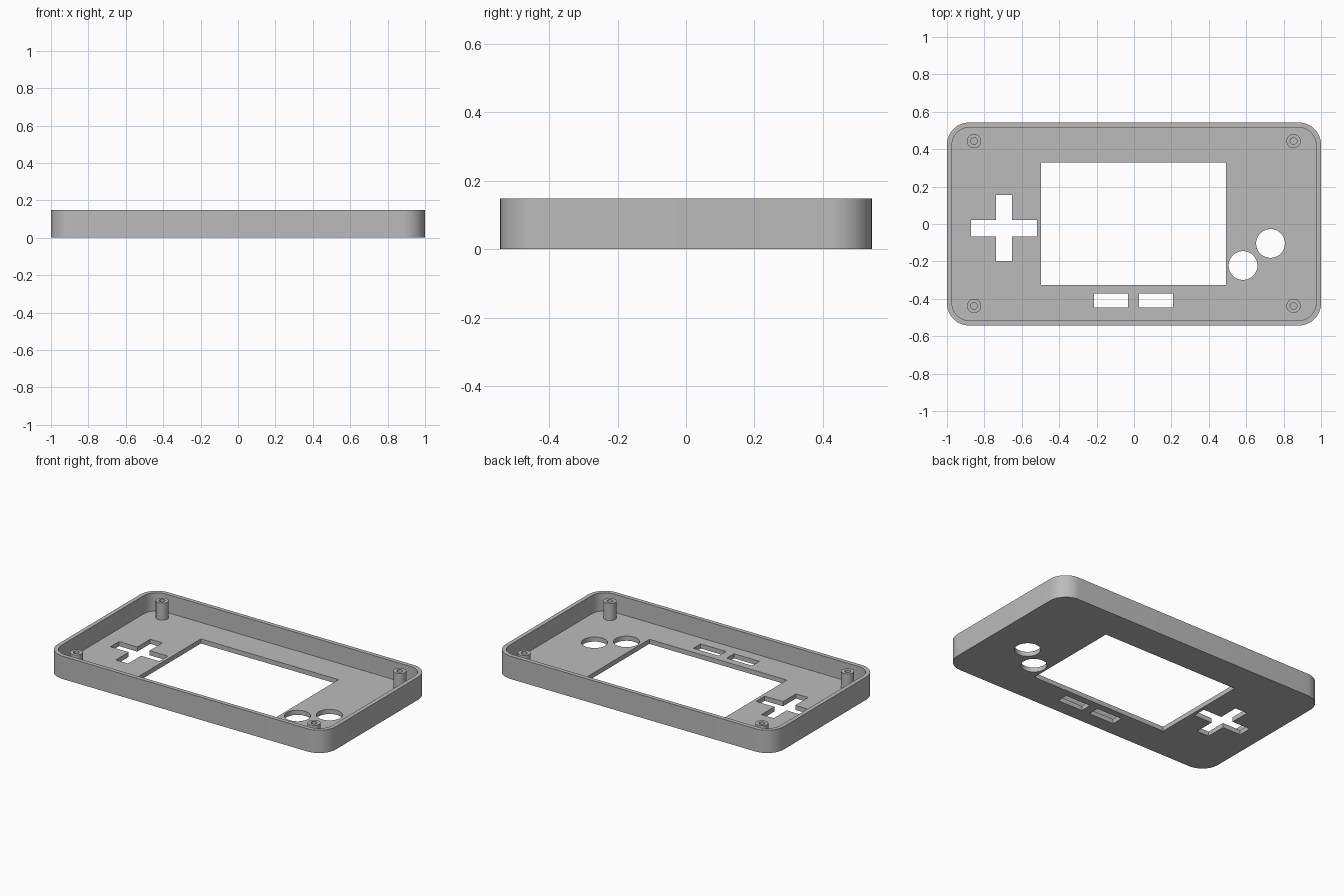
import bpy
import bmesh
from math import sin, cos, pi, radians

if "Cube" in bpy.data.objects:
    bpy.data.objects.remove(bpy.data.objects["Cube"])

HEIGHT, FLOOR, WALL = 0.148, 0.03, 0.027
HALF_X, HALF_Y, CORNER = 1.0, 0.543, 0.12

grey = bpy.data.materials.new("plastic grey")
grey.use_nodes = True
colour = (0.5, 0.5, 0.5, 1)
grey.diffuse_color = colour
grey.node_tree.nodes["Principled BSDF"].inputs["Base Color"].default_value = colour


def circle(x, y, r, n=48):
    return [(x + r * cos(2 * pi * i / n), y + r * sin(2 * pi * i / n)) for i in range(n)]


def rectangle(x0, x1, y0, y1):
    return [(x0, y0), (x1, y0), (x1, y1), (x0, y1)]


def rounded(hx, hy, r, n=12):
    points = []
    for k, (sx, sy) in enumerate([(1, 1), (-1, 1), (-1, -1), (1, -1)]):
        for i in range(n + 1):
            a = pi / 2 * (k + i / n)
            points.append((sx * (hx - r) + r * cos(a), sy * (hy - r) + r * sin(a)))
    return points


def cross(x, y, arm, w):
    quarter = [(arm, -w), (arm, w), (w, w)]
    points = []
    for k in range(4):
        c, s = round(cos(k * pi / 2)), round(sin(k * pi / 2))
        points += [(x + c * px - s * py, y + s * px + c * py) for px, py in quarter]
    return points


def finish(name, bm):
    bmesh.ops.recalc_face_normals(bm, faces=bm.faces[:])
    mesh = bpy.data.meshes.new(name)
    bm.to_mesh(mesh)
    bm.free()
    mesh.materials.append(grey)
    obj = bpy.data.objects.new(name, mesh)
    bpy.context.collection.objects.link(obj)
    return obj


def prism(name, outline, z0, z1):
    bm = bmesh.new()
    face = bm.faces.new([bm.verts.new((x, y, z0)) for x, y in outline])
    top = bmesh.ops.extrude_face_region(bm, geom=[face])["geom"]
    verts = [v for v in top if isinstance(v, bmesh.types.BMVert)]
    bmesh.ops.translate(bm, verts=verts, vec=(0, 0, z1 - z0))
    if not any(len(f.verts) == len(outline) and f.calc_center_median().z < z0 + 1e-5
               for f in bm.faces):
        bm.faces.new([v for v in bm.verts if v.co.z < z0 + 1e-5])
    return finish(name, bm)


def smooth(obj):
    bpy.ops.object.select_all(action='DESELECT')
    obj.select_set(True)
    bpy.context.view_layer.objects.active = obj
    bpy.ops.object.shade_smooth_by_angle(angle=radians(30))


# Tray shell with its cavity and openings
shell = prism("case_shell", rounded(HALF_X, HALF_Y, CORNER), 0, HEIGHT)
cutters = [prism("cavity_cutter",
                 rounded(HALF_X - WALL, HALF_Y - WALL, CORNER - WALL), FLOOR, HEIGHT + 0.1)]
openings = {
    "screen": rectangle(-0.497, 0.492, -0.326, 0.329),
    "direction_pad": cross(-0.695, -0.022, 0.176, 0.044),
    "upper_button": circle(0.73, -0.104, 0.077),
    "lower_button": circle(0.583, -0.222, 0.077),
    "right_slot": rectangle(-0.214, -0.032, -0.447, -0.372),
    "left_slot": rectangle(0.026, 0.208, -0.447, -0.372),
}
for name, outline in openings.items():
    cutters.append(prism(name + "_cutter", outline, -0.1, FLOOR + 0.05))

for cutter in cutters:
    cut = shell.modifiers.new(cutter.name, 'BOOLEAN')
    cut.operation = 'DIFFERENCE'
    cut.solver = 'EXACT'
    cut.object = cutter
bpy.context.view_layer.update()
result = bpy.data.meshes.new_from_object(
    shell.evaluated_get(bpy.context.evaluated_depsgraph_get()))
shell.modifiers.clear()
shell.data = result
for cutter in cutters:
    bpy.data.objects.remove(cutter)
smooth(shell)


# Hollow screw posts in the corners
def screw_post(name, x, y, top=0.14, outer=0.038, inner=0.018, n=32):
    profile = [(outer, FLOOR), (outer, top), (inner, top), (inner, FLOOR + 0.002)]
    bm = bmesh.new()
    rings = [[bm.verts.new((px, py, z)) for px, py in circle(x, y, r, n)] for r, z in profile]
    for a, b in zip(rings, rings[1:]):
        for i in range(n):
            j = (i + 1) % n
            bm.faces.new((a[i], a[j], b[j], b[i]))
    bm.faces.new(rings[0])
    bm.faces.new(rings[-1])
    smooth(finish(name, bm))


for side, x in (("left", 0.853), ("right", -0.855)):
    for end, y in (("back", 0.443), ("front", -0.438)):
        screw_post(f"{end}_{side}_screw_post", x, y)
